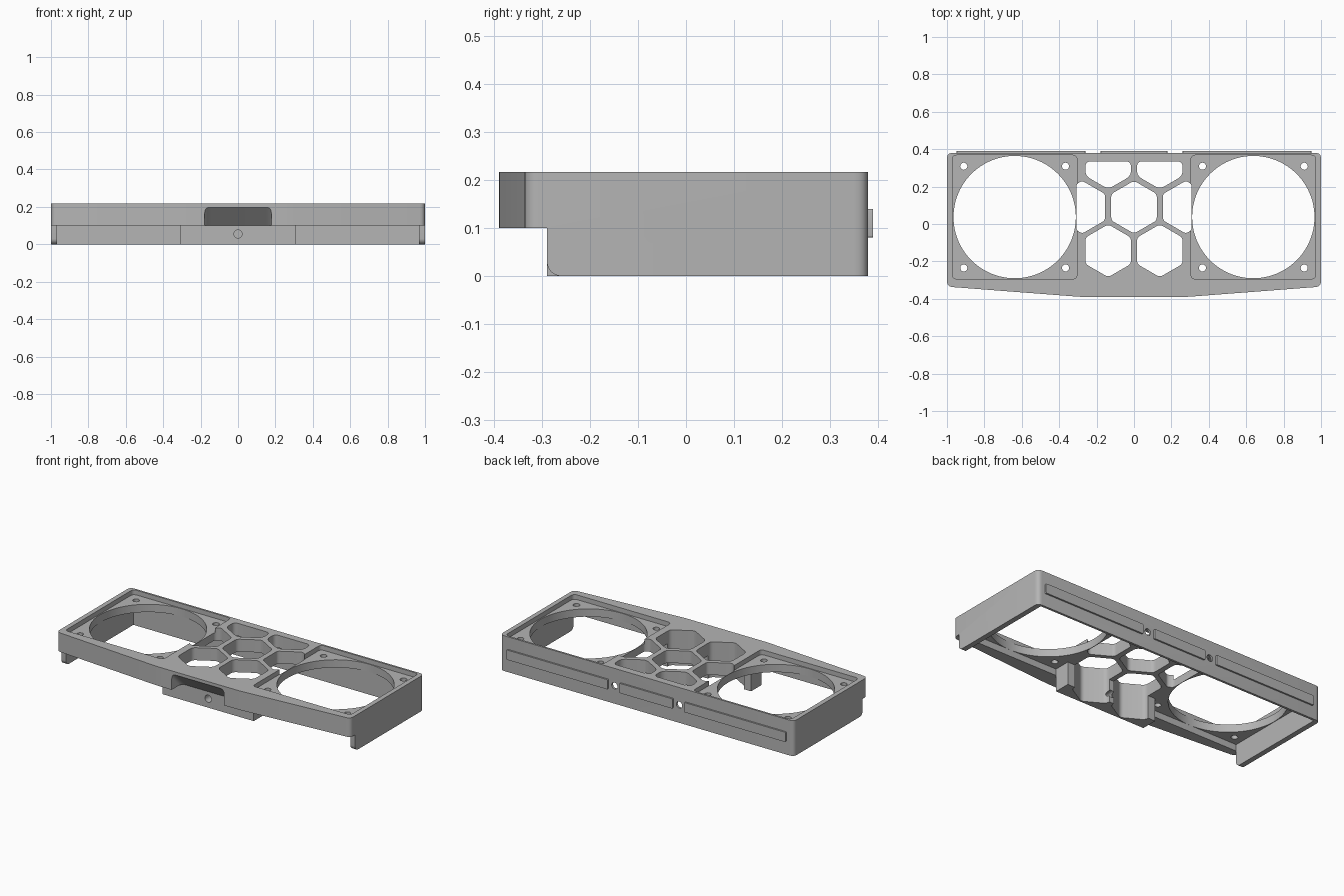
import bpy, bmesh
from math import sin, cos, pi, radians
from mathutils import Vector

if "Cube" in bpy.data.objects:
    bpy.data.objects.remove(bpy.data.objects["Cube"])

grey = bpy.data.materials.new("matte_grey")
grey.use_nodes = True
grey.diffuse_color = (0.46, 0.46, 0.46, 1)
grey.node_tree.nodes["Principled BSDF"].inputs["Base Color"].default_value = (0.46, 0.46, 0.46, 1)

TOP = 0.217      # top surface
PLATE = 0.14     # underside of the plate
LIP = 0.1        # underside of the front band
FRONT = -0.29    # front face of the lower block and side walls


def rounded(pts, r, n=5):
    """Polygon with its corners rounded by short curves."""
    out = []
    for i, p in enumerate(pts):
        p = Vector(p)
        a = Vector(pts[i - 1]) - p
        b = Vector(pts[(i + 1) % len(pts)]) - p
        a = p + a.normalized() * min(r, a.length * 0.45)
        b = p + b.normalized() * min(r, b.length * 0.45)
        for k in range(n + 1):
            t = k / n
            out.append(a * (1 - t) ** 2 + p * 2 * t * (1 - t) + b * t * t)
    return out


def rect(x0, x1, y0, y1):
    return [(x0, y0), (x1, y0), (x1, y1), (x0, y1)]


def circle(cx, cy, r, n):
    return [(cx + r * cos(2 * pi * i / n), cy + r * sin(2 * pi * i / n)) for i in range(n)]


def prism(name, pts, vec):
    """Extrude a 3D polygon along a vector."""
    bm = bmesh.new()
    face = bm.faces.new([bm.verts.new(p) for p in pts])
    new = bmesh.ops.extrude_face_region(bm, geom=[face], use_keep_orig=True)["geom"]
    bmesh.ops.translate(bm, vec=vec, verts=[g for g in new if isinstance(g, bmesh.types.BMVert)])
    bmesh.ops.recalc_face_normals(bm, faces=bm.faces)
    mesh = bpy.data.meshes.new(name)
    bm.to_mesh(mesh)
    bm.free()
    mesh.materials.append(grey)
    ob = bpy.data.objects.new(name, mesh)
    bpy.context.collection.objects.link(ob)
    return ob


def upright(name, pts, z0, z1):
    return prism(name, [(p[0], p[1], z0) for p in pts], (0, 0, z1 - z0))


def box(name, x0, x1, y0, y1, z0, z1):
    return upright(name, rect(x0, x1, y0, y1), z0, z1)


def along_y(name, pts, y0, y1):
    return prism(name, [(p[0], y0, p[1]) for p in pts], (0, y1 - y0, 0))


def carve(ob, cutters):
    """Subtract the cutters and bake the result."""
    for c in cutters:
        c.hide_render = True
        m = ob.modifiers.new("cut", "BOOLEAN")
        m.operation, m.solver, m.object = "DIFFERENCE", "EXACT", c
    dg = bpy.context.evaluated_depsgraph_get()
    mesh = bpy.data.meshes.new_from_object(ob.evaluated_get(dg))
    ob.modifiers.clear()
    ob.data = mesh
    mesh.materials.clear()
    mesh.materials.append(grey)


# Honeycomb openings, clipped by the fan seats and the rear rim
def hexagon(cx, cy):
    pts = []
    for i in range(6):
        a = pi / 6 + i * pi / 3
        pts.append((cx + 0.141 * cos(a), cy + 0.141 * sin(a)))
    return pts


def clip(pts, axis, limit, sign):
    """Keep the part of a convex polygon where sign * coordinate <= limit."""
    out = []
    for i, q in enumerate(pts):
        p = pts[i - 1]
        dp, dq = limit - sign * p[axis], limit - sign * q[axis]
        if dp * dq < 0:
            t = dp / (dp - dq)
            out.append((p[0] + (q[0] - p[0]) * t, p[1] + (q[1] - p[1]) * t))
        if dq >= 0:
            out.append(q)
    return out


cells = [rounded(hexagon(0, 0.09), 0.02)]
lower_cells = []
for s in (-1, 1):
    cells.append(rounded(clip(hexagon(0.277 * s, 0.09), 0, 0.308, s), 0.015))
    cells.append(rounded(clip(hexagon(0.138 * s, 0.328), 1, 0.335, 1), 0.03))
    lower_cells.append(rounded(hexagon(0.138 * s, -0.143), 0.02))

# Main frame: tapered outline with rounded corners
outline = [(-1, 0.38), (-1, -0.335), (-0.28, -0.39), (0.28, -0.39), (1, -0.335), (1, 0.38)]
frame = upright("main_frame", rounded(outline, 0.03), 0, TOP)
cutters = [
    box("cavity_cutter", -0.968, 0.968, -0.29, 0.366, -0.1, PLATE),
    box("front_cutter", -1.2, 1.2, -0.6, FRONT, -0.1, LIP),
]
cell_cutters = [upright("cell_cutter", c, -0.1, 0.3) for c in cells]
lower_cutters = [upright("lower_cell_cutter", c, -0.1, 0.3) for c in lower_cells]
cutters += cell_cutters + lower_cutters

for s in (-1, 1):
    # Fan seat, fan opening and its four screw holes
    cx, cy = 0.638 * s, 0.037
    cutters.append(upright("seat_cutter", rounded(
        rect(cx - 0.333, cx + 0.333, cy - 0.331, cy + 0.331), 0.025), 0.188, 0.3))
    cutters.append(upright("fan_cutter", circle(cx, cy, 0.327, 96), 0.05, 0.3))
    for dx in (-0.272, 0.272):
        for dy in (-0.272, 0.272):
            cutters.append(upright("screw_cutter", circle(cx + dx, cy + dy, 0.019, 20), 0.05, 0.3))
    # Rear fixing hole
    cutters.append(along_y("rear_hole_cutter", circle(0.22 * s, 0.11, 0.02, 20), 0.3, 0.5))

# Rounded lower front corners of the side walls
arc = [(FRONT + 0.03 - 0.03 * cos(a * pi / 12), 0.03 - 0.03 * sin(a * pi / 12)) for a in range(7)]
corner = [(-0.26, -0.02), (-0.32, -0.02), (-0.32, 0.03)] + arc
cutters.append(prism("corner_cutter", [(-1.2, y, z) for y, z in corner], (2.4, 0, 0)))

# Finger recess with a sloping ceiling under the front band
grip = [(-0.178, 0.02), (-0.178, 0.21), (0.178, 0.21), (0.178, 0.02)]
cutters.append(prism("grip_cutter", [(p[0], -0.402, p[1]) for p in rounded(grip, 0.03)],
                     (0, 0.11, -0.11)))
carve(frame, cutters)

# Lower front block following the honeycomb, with a screw hole
block = box("front_block", -0.31, 0.31, FRONT, -0.19, 0, PLATE)
hole = along_y("block_hole_cutter", circle(0, 0.055, 0.022, 24), -0.4, 0)
carve(block, lower_cutters + [hole])

for c in cutters + [hole]:
    bpy.data.objects.remove(c)

# Raised strips on the back
parts = [frame, block]
for name, x0, x1 in (("right_rear_strip", -0.95, -0.26), ("middle_rear_strip", -0.18, 0.18),
                     ("left_rear_strip", 0.26, 0.95)):
    parts.append(along_y(name, rounded(rect(x0, x1, 0.08, 0.14), 0.006, 3), 0.378, 0.39))

bpy.ops.object.select_all(action="DESELECT")
for ob in parts:
    ob.select_set(True)
bpy.context.view_layer.objects.active = frame
bpy.ops.object.shade_smooth_by_angle(angle=radians(30))
